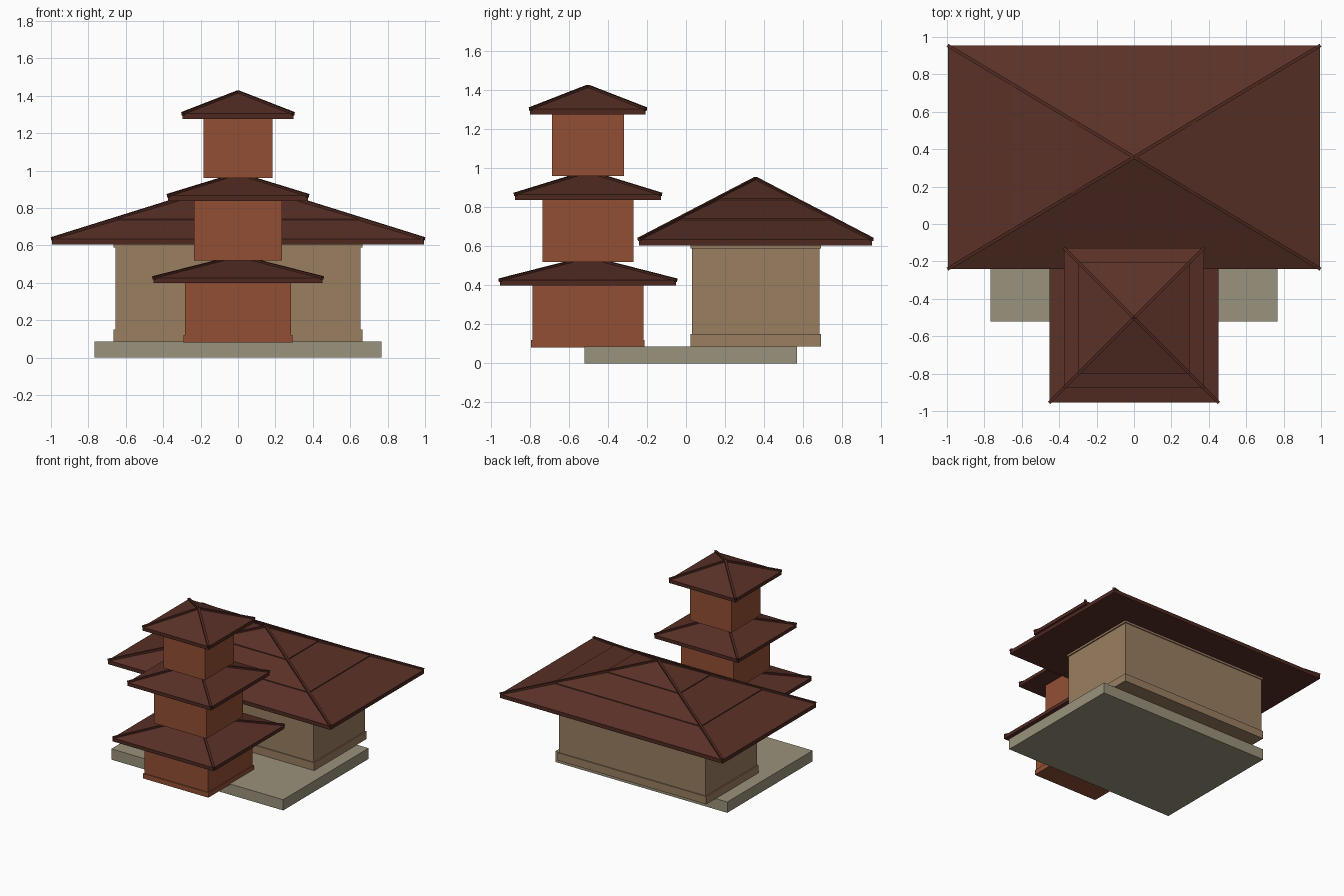
import bpy
import bmesh
from mathutils import Vector, Matrix

if "Cube" in bpy.data.objects:
    bpy.data.objects.remove(bpy.data.objects["Cube"])


def material(name, rgb):
    """Flat colour from sRGB 0-255 values, stored as linear."""
    m = bpy.data.materials.new(name)
    lin = [((c / 255 + 0.055) / 1.055) ** 2.4 for c in rgb]
    m.diffuse_color = (*lin, 1)
    m.use_nodes = True
    m.node_tree.nodes["Principled BSDF"].inputs["Base Color"].default_value = m.diffuse_color
    return m


STONE = material("grey stone", (154, 146, 124))
PLASTER = material("tan plaster", (154, 126, 97))
RED = material("red brown wall", (146, 79, 52))
TILE = material("dark roof tile", (90, 49, 39))
TRIM = material("dark roof trim", (78, 40, 32))


def finish(bm, name, *mats):
    bmesh.ops.recalc_face_normals(bm, faces=bm.faces)
    mesh = bpy.data.meshes.new(name)
    bm.to_mesh(mesh)
    bm.free()
    for m in mats:
        mesh.materials.append(m)
    obj = bpy.data.objects.new(name, mesh)
    bpy.context.collection.objects.link(obj)
    return obj


def box(name, cy, hx, hy, z0, z1, mat):
    """Box centred on x = 0 with half sizes hx, hy."""
    bm = bmesh.new()
    bmesh.ops.create_cube(bm, size=1)
    bmesh.ops.scale(bm, vec=(2 * hx, 2 * hy, z1 - z0), verts=bm.verts)
    bmesh.ops.translate(bm, vec=(0, cy, (z0 + z1) / 2), verts=bm.verts)
    return finish(bm, name, mat)


def roof(name, cy, hx, hy, z0, z1, top, courses=()):
    """Pyramid roof with a vertical eave, optional stepped tile courses and hip ridges."""
    bm = bmesh.new()
    levels = [(1, z0), (1, z1)]
    for s in courses:
        z = z1 + (top - z1) * (1 - s)
        levels += [(s, z - 0.004), (s, z + 0.003)]
    rings = [[bm.verts.new((sx * hx * s, cy + sy * hy * s, z))
              for sx, sy in ((-1, -1), (1, -1), (1, 1), (-1, 1))] for s, z in levels]
    bm.faces.new(rings[0])
    for k, (a, b) in enumerate(zip(rings, rings[1:])):
        for i in range(4):
            j = (i + 1) % 4
            f = bm.faces.new((a[i], a[j], b[j], b[i]))
            f.material_index = 1 if k == 0 else 0
    apex = bm.verts.new((0, cy, top))
    for i in range(4):
        bm.faces.new((rings[-1][i], rings[-1][(i + 1) % 4], apex))
    finish(bm, name, TILE, TRIM)

    # Hip ridges running from each corner to the peak
    bm = bmesh.new()
    peak = Vector((0, cy, top))
    for sx in (-1, 1):
        for sy in (-1, 1):
            corner = Vector((sx * hx, cy + sy * hy, z1))
            d = peak - corner
            along = d.normalized()
            side = Vector((0, 0, 1)).cross(along).normalized()
            up = along.cross(side)
            rot = Matrix((along, side, up)).transposed().to_4x4()
            size = Matrix.Diagonal((d.length, 0.018, 0.018, 1))
            bmesh.ops.create_cube(bm, size=1,
                                  matrix=Matrix.Translation((peak + corner) / 2) @ rot @ size)
    finish(bm, name + "_hip_ridges", TRIM)


# Stone platform
box("platform", 0.025, 0.768, 0.545, 0, 0.087, STONE)

# Main hall
HALL_Y = 0.357
box("hall_walls", HALL_Y, 0.655, 0.327, 0.087, 0.61, PLASTER)
box("hall_plinth", HALL_Y, 0.665, 0.335, 0.087, 0.15, PLASTER)
box("hall_cornice", HALL_Y, 0.665, 0.335, 0.588, 0.606, PLASTER)
roof("hall_roof", HALL_Y, 0.995, 0.597, 0.604, 0.635, 0.946, (0.664, 0.334))

# Three-tier tower: wall half width, wall bottom, roof half width, roof bottom
TOWER_Y = -0.503
TIERS = (("lower", 0.284, 0.08, 0.452, 0.398),
         ("middle", 0.234, 0.52, 0.374, 0.838),
         ("upper", 0.185, 0.96, 0.296, 1.276))
for tier, wall, bottom, eave, top in TIERS:
    box(tier + "_tower_walls", TOWER_Y, wall, wall, bottom, top + 0.01, RED)
    roof(tier + "_tower_roof", TOWER_Y, eave, eave, top, top + 0.028, top + 0.143)
box("tower_plinth", TOWER_Y, 0.291, 0.291, 0.08, 0.12, RED)
